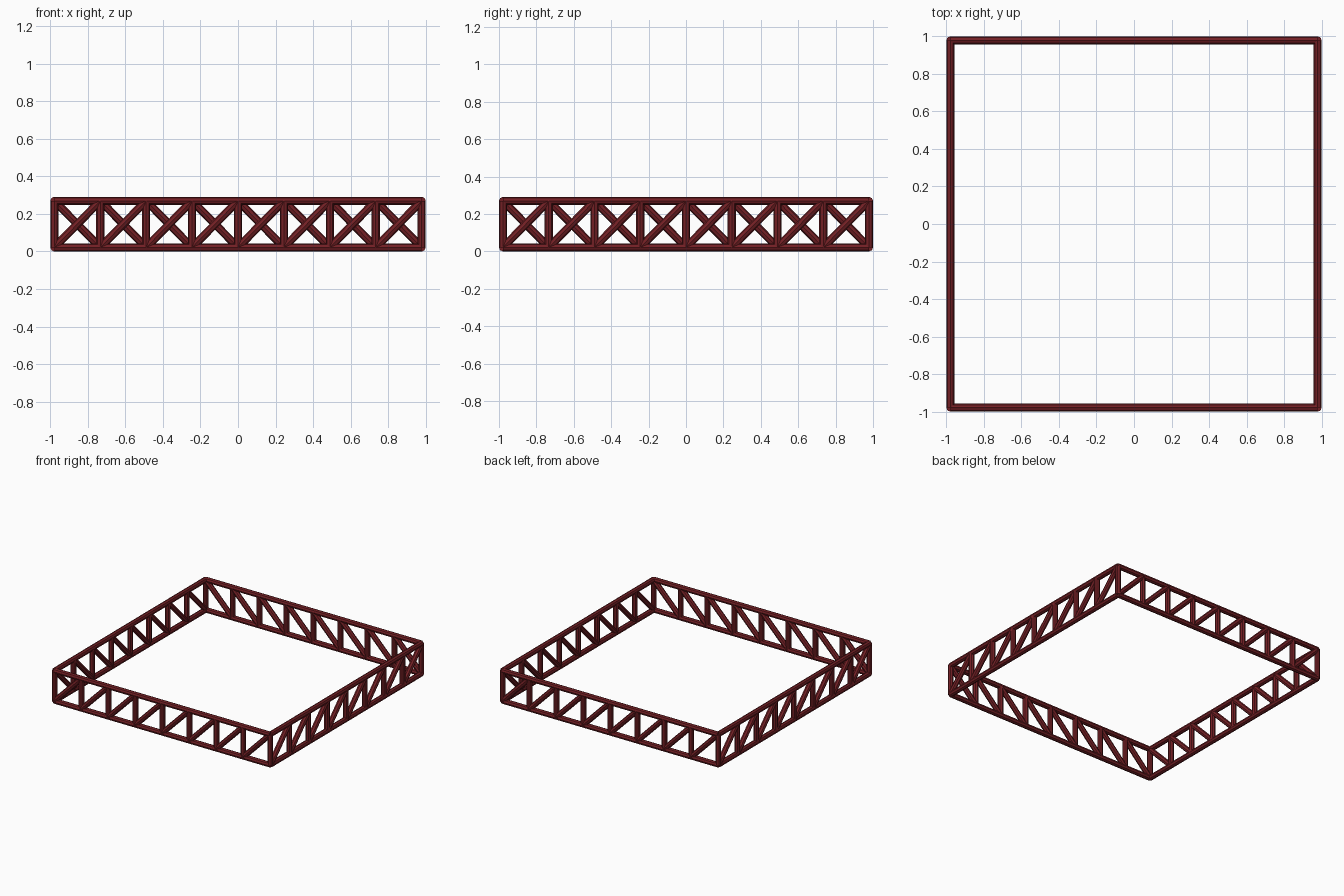
import bpy, bmesh
from math import pi
from mathutils import Vector, Matrix

if "Cube" in bpy.data.objects:
    bpy.data.objects.remove(bpy.data.objects["Cube"])

R = 0.0215          # tube radius
H = 1 - R           # half side, measured to tube centres
Z0, Z1 = R, 0.27    # chord heights
BAYS = 8
SIDES = 8

mat = bpy.data.materials.new("dark_red")
mat.diffuse_color = (0.17, 0.014, 0.018, 1)
mat.use_nodes = True
mat.node_tree.nodes["Principled BSDF"].inputs["Base Color"].default_value = mat.diffuse_color


def tube(bm, a, b):
    """Capped straight tube from a to b."""
    d = b - a
    m = Matrix.Translation((a + b) / 2) @ d.to_track_quat('Z', 'Y').to_matrix().to_4x4()
    bmesh.ops.create_cone(bm, cap_ends=True, segments=SIDES, radius1=R, radius2=R,
                          depth=d.length, matrix=m)


def make(name, pairs, turn):
    """One object of tubes, laid out on the front side and turned about z."""
    bm = bmesh.new()
    for (xa, za), (xb, zb) in pairs:
        tube(bm, Vector((xa, -H, za)), Vector((xb, -H, zb)))
    bm.transform(Matrix.Rotation(turn, 4, 'Z'))
    me = bpy.data.meshes.new(name)
    bm.to_mesh(me)
    bm.free()
    me.materials.append(mat)
    ob = bpy.data.objects.new(name, me)
    bpy.context.collection.objects.link(ob)


xs = [-H + 2 * H * i / BAYS for i in range(BAYS + 1)]
for k, side in enumerate(("front", "right", "back", "left")):
    turn = k * pi / 2
    # top and bottom rails
    make(side + "_top_rail", [((-H, Z1), (H, Z1))], turn)
    make(side + "_bottom_rail", [((-H, Z0), (H, Z0))], turn)
    # uprights; each side owns only its first corner post
    make(side + "_uprights", [((x, Z0), (x, Z1)) for x in xs[:-1]], turn)
    # diagonals rising to the right, seen from outside
    make(side + "_diagonals", [((a, Z0), (b, Z1)) for a, b in zip(xs, xs[1:])], turn)
